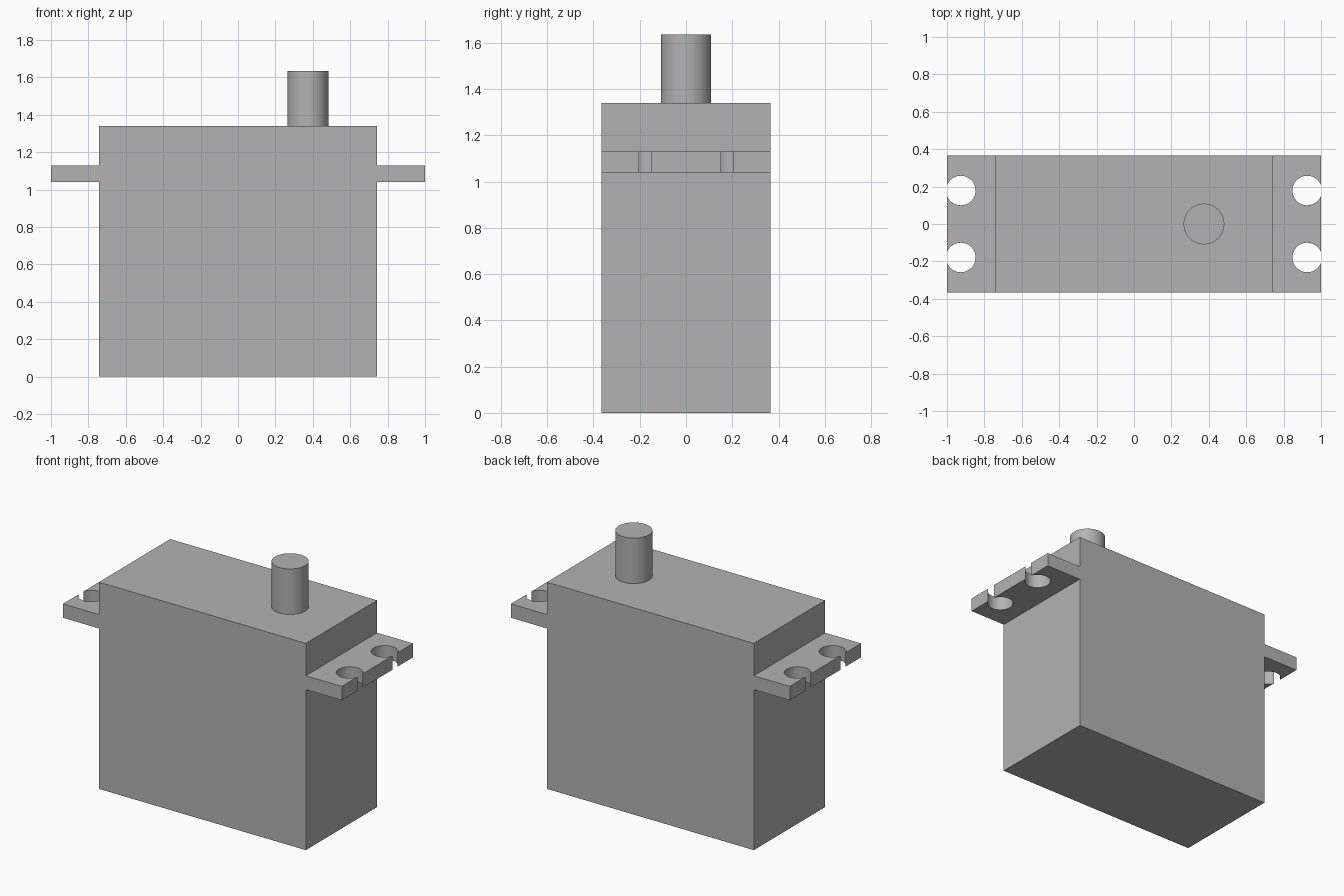
import bpy, bmesh, math
from mathutils import Matrix

cube = bpy.data.objects.get("Cube")
if cube:
    bpy.data.objects.remove(cube, do_unlink=True)

# Single grey plastic
GREY = (0.45, 0.45, 0.45, 1)
grey = bpy.data.materials.new("grey plastic")
grey.use_nodes = True
grey.diffuse_color = GREY
grey.node_tree.nodes["Principled BSDF"].inputs["Base Color"].default_value = GREY

HALF_DEPTH = 0.365
CASE_X, CASE_TOP = 0.742, 1.34
EAR_BOTTOM, EAR_TOP = 1.04, 1.13
HOLE_X, HOLE_Y, HOLE_R = 0.926, 0.179, 0.079


def make_object(name, bm):
    bmesh.ops.recalc_face_normals(bm, faces=bm.faces)
    mesh = bpy.data.meshes.new(name)
    bm.to_mesh(mesh)
    bm.free()
    mesh.materials.append(grey)
    obj = bpy.data.objects.new(name, mesh)
    bpy.context.collection.objects.link(obj)
    return obj


def add_cylinder(bm, x, y, bottom, top, radius):
    bmesh.ops.create_cone(bm, cap_ends=True, segments=48, radius1=radius,
                          radius2=radius, depth=top - bottom,
                          matrix=Matrix.Translation((x, y, (bottom + top) / 2)))


def smooth(obj):
    bpy.ops.object.select_all(action='DESELECT')
    obj.select_set(True)
    bpy.context.view_layer.objects.active = obj
    bpy.ops.object.shade_smooth_by_angle(angle=math.radians(30))


# Case with mounting ears: mirrored front outline extruded through the depth
half = [(CASE_X, 0), (CASE_X, EAR_BOTTOM), (1, EAR_BOTTOM),
        (1, EAR_TOP), (CASE_X, EAR_TOP), (CASE_X, CASE_TOP)]
outline = half + [(-x, z) for x, z in reversed(half)]
bm = bmesh.new()
front = bm.faces.new([bm.verts.new((x, -HALF_DEPTH, z)) for x, z in outline])
back = bmesh.ops.extrude_face_region(bm, geom=[front])
bmesh.ops.translate(bm, vec=(0, 2 * HALF_DEPTH, 0),
                    verts=[v for v in back["geom"] if isinstance(v, bmesh.types.BMVert)])
case = make_object("case_with_ears", bm)

# Screw holes, breaking through the outer edge of each ear
bm = bmesh.new()
for sx in (-1, 1):
    for sy in (-1, 1):
        add_cylinder(bm, sx * HOLE_X, sy * HOLE_Y, EAR_BOTTOM - 0.1, EAR_TOP + 0.1, HOLE_R)
cutter = make_object("screw_hole_cutter", bm)
cutter.hide_render = True
cut = case.modifiers.new("screw_holes", 'BOOLEAN')
cut.operation = 'DIFFERENCE'
cut.solver = 'EXACT'
cut.object = cutter
bpy.context.view_layer.objects.active = case
bpy.ops.object.modifier_apply(modifier=cut.name)
bpy.data.objects.remove(cutter, do_unlink=True)
smooth(case)

# Output shaft
bm = bmesh.new()
add_cylinder(bm, 0.374, 0, CASE_TOP, 1.635, 0.109)
smooth(make_object("output_shaft", bm))
